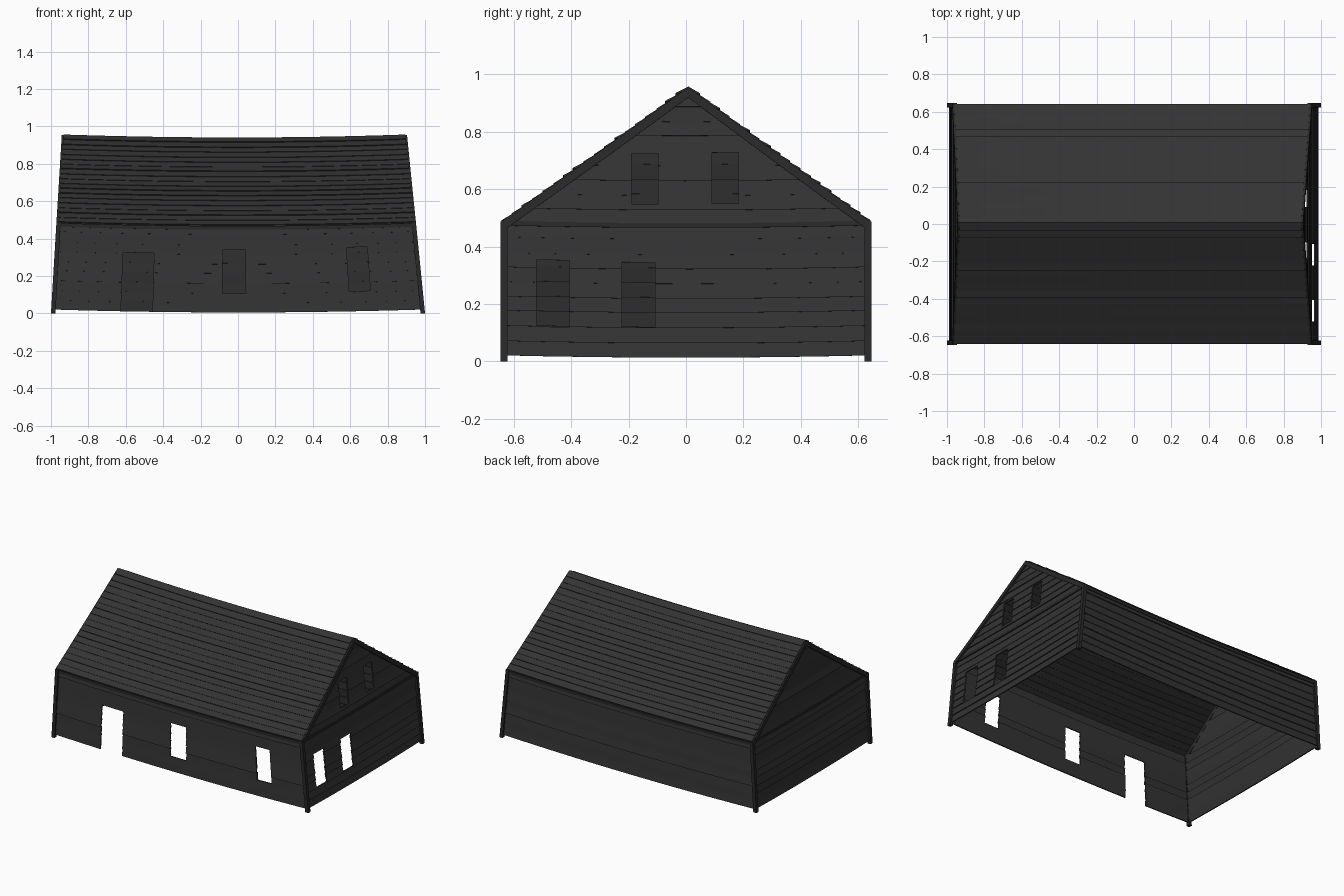
import bpy, bmesh, random
from mathutils import Vector

random.seed(4)
cube = bpy.data.objects.get("Cube")
if cube:
    bpy.data.objects.remove(cube)

EAVE, RIDGE, HALF_Y, RIDGE_Y = 0.488, 0.958, 0.636, 0.008


def material(name, v):
    m = bpy.data.materials.new(name)
    m.use_nodes = True
    m.diffuse_color = (v, v, v, 1)
    m.node_tree.nodes["Principled BSDF"].inputs["Base Color"].default_value = (v, v, v, 1)
    return m


boards = material("charcoal boards", 0.033)
trim = material("dark trim", 0.022)


def warp(p):
    """Sagging middle and inward leaning ends."""
    x, y, z = p
    lean = 0.1 if x > 0 else 0.06
    sag = 0.016 * (1 - min(1, x * x)) + 0.008 * (1 - min(1, (y / 0.645) ** 2))
    return Vector((x * (1 - lean * z), y, max(0, z - sag)))


def sweep(bm, rings):
    """Skin a row of four-point sections into a closed bar."""
    rows = [[bm.verts.new(warp(p)) for p in ring] for ring in rings]
    for r, s in zip(rows, rows[1:]):
        for i in range(4):
            j = (i + 1) % 4
            bm.faces.new((r[i], r[j], s[j], s[i]))
    bm.faces.new(rows[0])
    bm.faces.new(rows[-1][::-1])


def finish(bm, name, mat):
    bmesh.ops.recalc_face_normals(bm, faces=bm.faces)
    me = bpy.data.meshes.new(name)
    bm.to_mesh(me)
    bm.free()
    me.materials.append(mat)
    bpy.context.collection.objects.link(bpy.data.objects.new(name, me))


def cladding(name, place, limit, v0, v1, rows, openings=(), thick=0.008, lap=0.006):
    """Overlapping boards; place(u, v, w) maps along, up, outward to space."""
    bm = bmesh.new()
    step = (v1 - v0) / rows
    for k in range(rows):
        lo = v0 + k * step + (random.uniform(-0.003, 0.003) if k else 0)
        hi = v0 + (k + 1) * step + 0.004
        tilt = lap + random.uniform(-0.002, 0.003)
        a, b = limit(lo)
        edges = sorted({a, b} | {e for o in openings for e in o[:2] if a < e < b
                                 and o[2] < hi and o[3] > lo})
        for s, e in zip(edges, edges[1:]):
            mid = (s + e) / 2
            spans = [(lo, hi)]
            for o in openings:
                if o[0] < mid < o[1] and o[2] < hi and o[3] > lo:
                    spans = [(p, q) for p, q in ((lo, o[2]), (o[3], hi)) if q - p > 0.002]
            for p, q in spans:
                n = max(1, round((e - s) / 0.12))
                rings = []
                for i in range(n + 1):
                    u = s + (e - s) * i / n
                    ring = []
                    for v, w in ((p, thick), (q, thick), (q, 0), (p, 0)):
                        c, d = limit(v)
                        out = w + tilt * (hi - v) / (hi - lo)
                        ring.append(place(min(max(u, c), d), v, out))
                    rings.append(ring)
                sweep(bm, rings)
    finish(bm, name, boards)


# Long walls
front_openings = [(-0.627, -0.458, -1, 0.336), (-0.083, 0.042, 0.122, 0.358),
                  (0.602, 0.717, 0.13, 0.364)]
full = lambda v: (-0.985, 0.985)
for name, side, holes in (("front_wall", -1, front_openings), ("back_wall", 1, ())):
    cladding(name, lambda u, v, w, s=side: (u, s * (0.624 + w), v), full,
             0.022, EAVE, 9, holes)

# End walls with gables
end_openings = [(-0.52, -0.405, 0.125, 0.357), (-0.222, -0.108, 0.127, 0.353),
                (-0.19, -0.098, 0.556, 0.732), (0.09, 0.182, 0.558, 0.735)]


def gable(v):
    t = max(0, min(1, (v - EAVE) / (RIDGE - EAVE)))
    return (-0.63 + t * (0.63 + RIDGE_Y), 0.63 + t * (RIDGE_Y - 0.63))


for name, side, holes in (("left_end_wall", 1, end_openings), ("right_end_wall", -1, ())):
    cladding(name, lambda u, v, w, s=side: (s * (0.975 + w), u, v), gable,
             0.022, RIDGE - 0.01, 18, holes)

# Roof slopes
for name, side in (("front_roof", -1), ("back_roof", 1)):
    start = Vector((0, side * HALF_Y, EAVE - 0.004))
    slope = Vector((0, RIDGE_Y, RIDGE)) - start
    length = slope.length
    slope.normalize()
    up = Vector((0, -side * slope.z, abs(slope.y)))
    up.y = side * slope.z
    cladding(name, lambda u, v, w, o=start, d=slope, n=up: Vector((u, 0, 0)) + o + d * v + n * w,
             lambda v: (-0.99, 0.99), 0, length, 18, (), 0.006, 0.005)


def bars(name, specs):
    """Straight trim pieces: start, end, two half-width axes."""
    bm = bmesh.new()
    for a, b, s, t in specs:
        a, b, s, t = map(Vector, (a, b, s, t))
        rings = []
        for i in range(13):
            c = a.lerp(b, i / 12)
            rings.append([c + s + t, c + s - t, c - s - t, c - s + t])
        sweep(bm, rings)
    finish(bm, name, trim)


X, Y = (0.012, 0, 0), (0, 0.012, 0)
ends = (-1, 1)

# Corner posts, eave boards and rake boards
bars("corner_posts", [((x * 0.988, y * 0.634, 0), (x * 0.988, y * 0.634, EAVE), X, Y)
                      for x in ends for y in ends])
bars("eave_boards", [((-0.985, y * 0.636, 0.474), (0.985, y * 0.636, 0.474),
                      (0, 0.006, 0), (0, 0, 0.01)) for y in ends])
bars("end_cross_boards", [((x * 0.986, -0.63, 0.482), (x * 0.986, 0.63, 0.482),
                           (0.007, 0, 0), (0, 0, 0.008)) for x in ends])
bars("rake_boards", [((x * 0.988, y * 0.64, 0.471), (x * 0.988, RIDGE_Y, 0.945),
                      X, (0, 0, 0.018)) for x in ends for y in ends])
